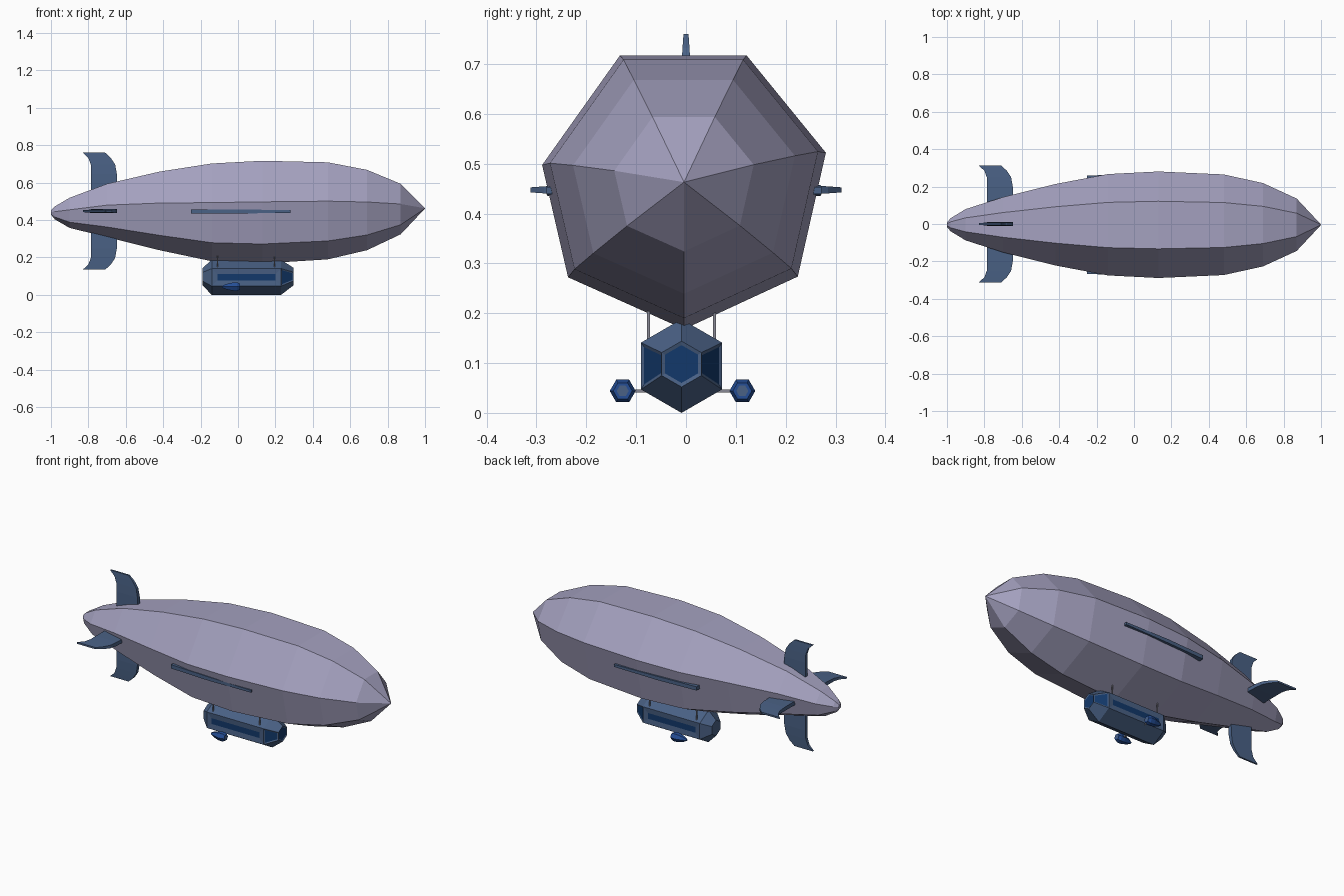
import bpy, bmesh, math

if "Cube" in bpy.data.objects:
    bpy.data.objects.remove(bpy.data.objects["Cube"])


def material(name, rgb):
    m = bpy.data.materials.new(name)
    m.diffuse_color = (*rgb, 1)
    m.use_nodes = True
    m.node_tree.nodes["Principled BSDF"].inputs["Base Color"].default_value = m.diffuse_color
    return m


LILAC = material("lilac_fabric", (0.37, 0.355, 0.52))
BLUE = material("steel_blue", (0.068, 0.12, 0.235))
GLASS = material("dark_blue_glass", (0.006, 0.04, 0.145))
ENGINE = material("engine_blue", (0.018, 0.075, 0.30))
GREY = material("grey_metal", (0.25, 0.25, 0.30))


def loft(name, rings, mats, detail=None):
    """Skin a list of equal-sized point rings, cap both ends, flat shaded."""
    bm = bmesh.new()
    loops = [[bm.verts.new(p) for p in ring] for ring in rings]
    n = len(loops[0])
    for a, b in zip(loops, loops[1:]):
        for i in range(n):
            j = (i + 1) % n
            bm.faces.new((a[i], a[j], b[j], b[i]))
    bm.faces.new(loops[0])
    bm.faces.new(loops[-1])
    bmesh.ops.recalc_face_normals(bm, faces=bm.faces)
    bm.normal_update()
    if detail:
        detail(bm)
    me = bpy.data.meshes.new(name)
    bm.to_mesh(me)
    bm.free()
    for m in mats:
        me.materials.append(m)
    ob = bpy.data.objects.new(name, me)
    bpy.context.collection.objects.link(ob)
    return ob


def hexagon(x, y, z, r, start):
    return [(x, y + r * math.cos(start + i * math.pi / 3),
             z + r * math.sin(start + i * math.pi / 3)) for i in range(6)]


def inset(bm, faces, thickness, depth=0.0):
    """Inset each face and give the inner panel the second material."""
    bmesh.ops.inset_individual(bm, faces=faces, thickness=thickness,
                               depth=depth, use_even_offset=True)
    for f in faces:
        f.material_index = 1


def rod(name, p, q, r=0.003):
    # Thin square rod along y or z
    axis = 1 if abs(q[1] - p[1]) > abs(q[2] - p[2]) else 2
    other = 3 - axis
    rings = []
    for c in (p, q):
        ring = []
        for dx, d in ((-r, -r), (r, -r), (r, r), (-r, r)):
            v = list(c)
            v[0] += dx
            v[other] += d
            ring.append(v)
        rings.append(ring)
    loft(name, rings, [GREY])


# Envelope: seven-sided section scaled along the hull (x, centre z, radius)
SECTION = [(0, -1), (0.79, -0.635), (0.985, 0.225), (0.435, 0.9),
           (-0.445, 0.9), (-0.985, 0.14), (-0.805, -0.64)]
HULL = [(-1.0, 0.442, 0.012), (-0.98, 0.440, 0.036), (-0.90, 0.443, 0.085),
        (-0.70, 0.459, 0.150), (-0.42, 0.460, 0.221), (-0.14, 0.455, 0.275),
        (0.13, 0.457, 0.289), (0.48, 0.463, 0.273), (0.69, 0.465, 0.226),
        (0.87, 0.466, 0.142), (1.0, 0.463, 0.001)]
loft("envelope", [[(x, -0.004 + y * r, c + z * r) for y, z in SECTION]
                  for x, c, r in HULL], [LILAC])

# Tail fins: one swept profile turned four times (radius, rear x, front x, half thickness)
FIN = [(0.08, -0.785, -0.645, 0.011), (0.20, -0.785, -0.648, 0.011),
       (0.25, -0.787, -0.657, 0.009), (0.285, -0.80, -0.68, 0.007),
       (0.3125, -0.83, -0.71, 0.005)]
for k, name in enumerate(("right_fin", "top_fin", "left_fin", "bottom_fin")):
    c, s = math.cos(k * math.pi / 2), math.sin(k * math.pi / 2)
    loft(name, [[(x, r * c - t * s, 0.4475 + r * s + t * c)
                 for x, t in ((x0, -h), (x1, -h), (x1, h), (x0, h))]
                for r, x0, x1, h in FIN], [BLUE])

# Side rails along the hull
for side, name in ((-1, "left_rail"), (1, "right_rail")):
    loft(name, [[(x, -0.004 + side * y, 0.446 + z)
                 for y, z in ((0.215, -h), (out, -h), (out, h), (0.215, h))]
                for x, out, h in ((-0.25, 0.262, 0.011), (0.0, 0.274, 0.011),
                                  (0.28, 0.276, 0.007))], [BLUE])


# Gondola: hexagonal cabin with tapered ends and inset windows
def cabin_windows(bm):
    sides = [f for f in bm.faces if abs(f.normal.y) > 0.95]
    nose = [f for f in bm.faces if f.calc_center_median().x > 0.24
            and (f.normal.x > 0.95 or abs(f.normal.z) < 0.1)]
    inset(bm, sides, 0.030, -0.003)
    inset(bm, nose, 0.007, -0.003)


GY = -0.009
loft("gondola", [hexagon(x, GY, z, r, math.pi / 6) for x, z, r in
                 ((-0.19, 0.097, 0.046), (-0.14, 0.094, 0.094),
                  (0.23, 0.094, 0.094), (0.298, 0.098, 0.046))],
     [BLUE, GLASS], cabin_windows)

# Suspension posts
for side, label in ((-1, "left"), (1, "right")):
    for x, end in ((-0.11, "rear"), (0.195, "front")):
        y = GY + side * 0.066
        rod(f"{label}_{end}_post", (x, y, 0.14), (x, y, 0.235))


# Engine pods with a hub plate, each on a short arm
def hub(bm):
    inset(bm, [f for f in bm.faces if f.normal.x > 0.95], 0.006)


for side, label in ((-1, "left"), (1, "right")):
    y = GY + 0.002 + side * 0.12
    loft(f"{label}_engine", [hexagon(x, y, 0.044, r, 0) for x, r in
                             ((-0.085, 0.005), (-0.065, 0.016), (-0.03, 0.025),
                              (-0.005, 0.026), (0.010, 0.019))],
         [ENGINE, BLUE], hub)
    rod(f"{label}_engine_arm", (-0.02, GY + side * 0.06, 0.044), (-0.02, y, 0.044))
